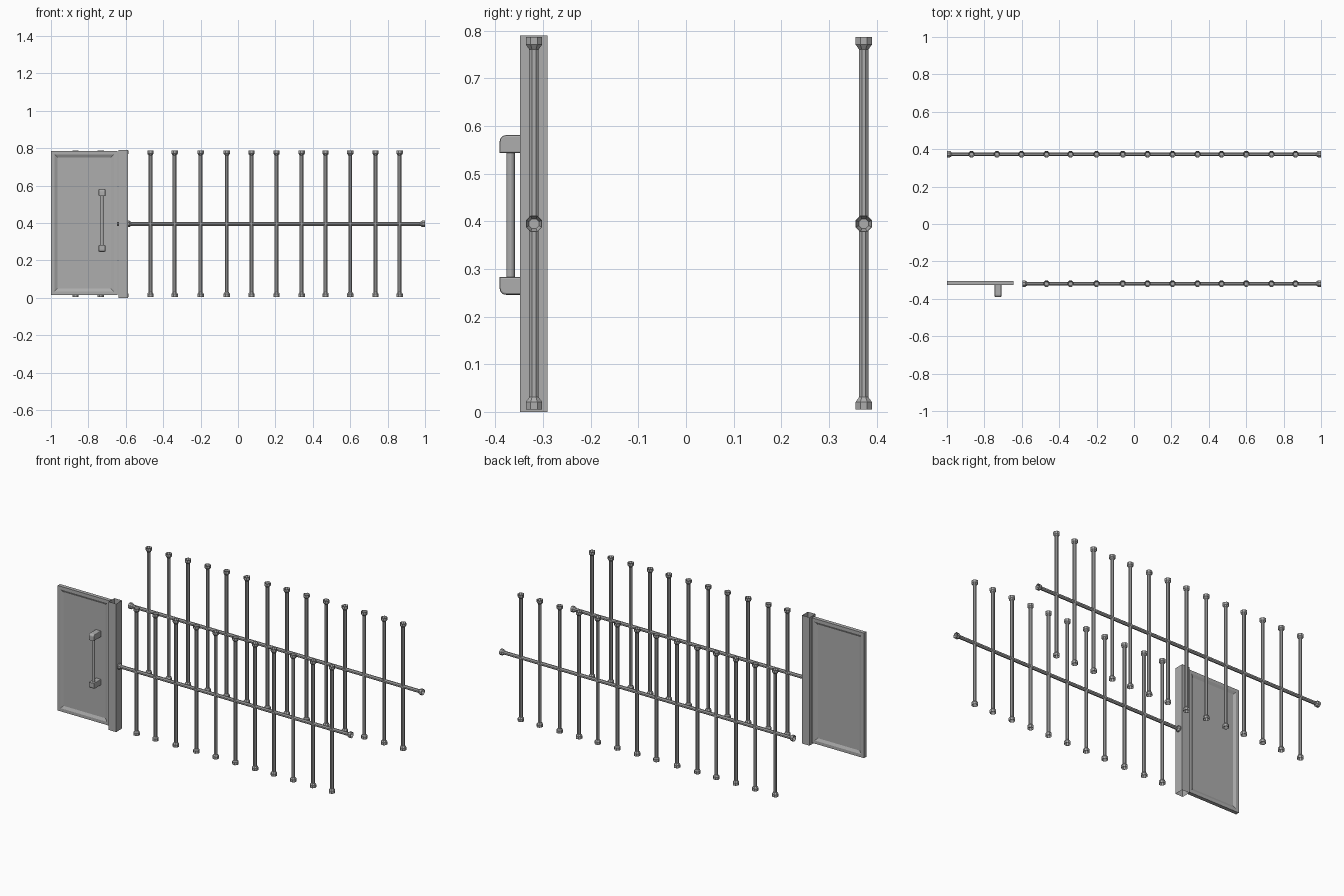
import bpy, bmesh, math
from mathutils import Matrix, Vector

cube = bpy.data.objects.get("Cube")
if cube:
    bpy.data.objects.remove(cube, do_unlink=True)

metal = bpy.data.materials.new("grey metal")
metal.use_nodes = True
GREY = (0.42, 0.42, 0.42, 1)
metal.diffuse_color = GREY
metal.node_tree.nodes["Principled BSDF"].inputs["Base Color"].default_value = GREY


def finish(name, bm):
    """Turn a bmesh into a named object."""
    bmesh.ops.recalc_face_normals(bm, faces=bm.faces)
    mesh = bpy.data.meshes.new(name)
    bm.to_mesh(mesh)
    bm.free()
    mesh.materials.append(metal)
    obj = bpy.data.objects.new(name, mesh)
    bpy.context.collection.objects.link(obj)
    return obj


def box(bm, lo, hi):
    lo, hi = Vector(lo), Vector(hi)
    size = Matrix.Diagonal((*(hi - lo), 1))
    return bmesh.ops.create_cube(bm, size=1, matrix=Matrix.Translation((lo + hi) / 2) @ size)["verts"]


def lathe(bm, start, end, profile, sides=8):
    """Sweep (radius, distance from start) rings along a straight axis."""
    start, end = Vector(start), Vector(end)
    turn = (end - start).to_track_quat("Z", "Y")
    rings = []
    for radius, along in profile:
        ring = []
        for i in range(sides):
            a = math.tau * (i + 0.5) / sides
            ring.append(bm.verts.new(start + turn @ Vector((radius * math.cos(a), radius * math.sin(a), along))))
        rings.append(ring)
    for a, b in zip(rings, rings[1:]):
        for i in range(sides):
            j = (i + 1) % sides
            bm.faces.new((a[i], a[j], b[j], b[i]))
    bm.faces.new(rings[0])
    bm.faces.new(rings[-1])


def flared_pipe(bm, start, end):
    """Bar with a hollow flared socket at both ends."""
    length = (Vector(end) - Vector(start)).length
    socket = [(0.011, 0.016), (0.0175, 0.0), (0.0185, 0.0), (0.0185, 0.016), (0.0108, 0.026)]
    lathe(bm, start, end, socket + [(r, length - d) for r, d in reversed(socket)])


# Fence rows: one long rail crossed by upright bars
FRONT_Y, BACK_Y, RAIL_Z = -0.319, 0.373, 0.395
bars = [-0.869, -0.733, -0.602, -0.468, -0.339, -0.2, -0.06,
        0.072, 0.206, 0.34, 0.468, 0.6, 0.735, 0.864]
for side, y, left_end, xs in (("front", FRONT_Y, -0.597, bars[3:]), ("back", BACK_Y, -1, bars)):
    bm = bmesh.new()
    flared_pipe(bm, (left_end, y, RAIL_Z), (1, y, RAIL_Z))
    finish(side + "_rail", bm)
    bm = bmesh.new()
    for x in xs:
        flared_pipe(bm, (x, y, 0.005), (x, y, 0.787))
    finish(side + "_bars", bm)

# Square hollow gate post, open at top and bottom
bm = bmesh.new()
box(bm, (-0.638, -0.348, 0), (-0.587, -0.291, 0.79))
bm.normal_update()
bmesh.ops.delete(bm, geom=[f for f in bm.faces if abs(f.normal.z) > 0.5], context="FACES_ONLY")
finish("gate_post", bm)

# Door leaf with a sunken panel on both sides
bm = bmesh.new()
box(bm, (-1, -0.327, 0.015), (-0.645, -0.304, 0.785))
bm.normal_update()
for face in [f for f in bm.faces if abs(f.normal.y) > 0.5]:
    bmesh.ops.inset_region(bm, faces=[face], thickness=0.027)
    bmesh.ops.inset_region(bm, faces=[face], thickness=0.022, depth=-0.008)
finish("door", bm)

# Door handle: a round grip between two rounded brackets
HANDLE_X = -0.727
bm = bmesh.new()
lathe(bm, (HANDLE_X, -0.368, 0.27), (HANDLE_X, -0.368, 0.56), [(0.009, 0), (0.009, 0.29)], 12)
finish("handle_grip", bm)
for name, low, high, outer in (("upper", 0.543, 0.581, 0.581), ("lower", 0.246, 0.283, 0.246)):
    bm = bmesh.new()
    box(bm, (HANDLE_X - 0.018, -0.391, low), (HANDLE_X + 0.018, -0.322, high))
    corner = [e for e in bm.edges if all(v.co.y < -0.39 and abs(v.co.z - outer) < 0.001 for v in e.verts)]
    bmesh.ops.bevel(bm, geom=corner, offset=0.013, segments=4, profile=0.5, affect="EDGES")
    bm.normal_update()
    rim = [e for e in bm.edges if len(e.link_faces) == 2 and e.calc_face_angle() > 1.2
           and any(abs(f.normal.x) > 0.9 for f in e.link_faces) and min(v.co.y for v in e.verts) < -0.37]
    bmesh.ops.bevel(bm, geom=rim, offset=0.004, segments=2, profile=0.5, affect="EDGES")
    finish(name + "_handle_bracket", bm)
